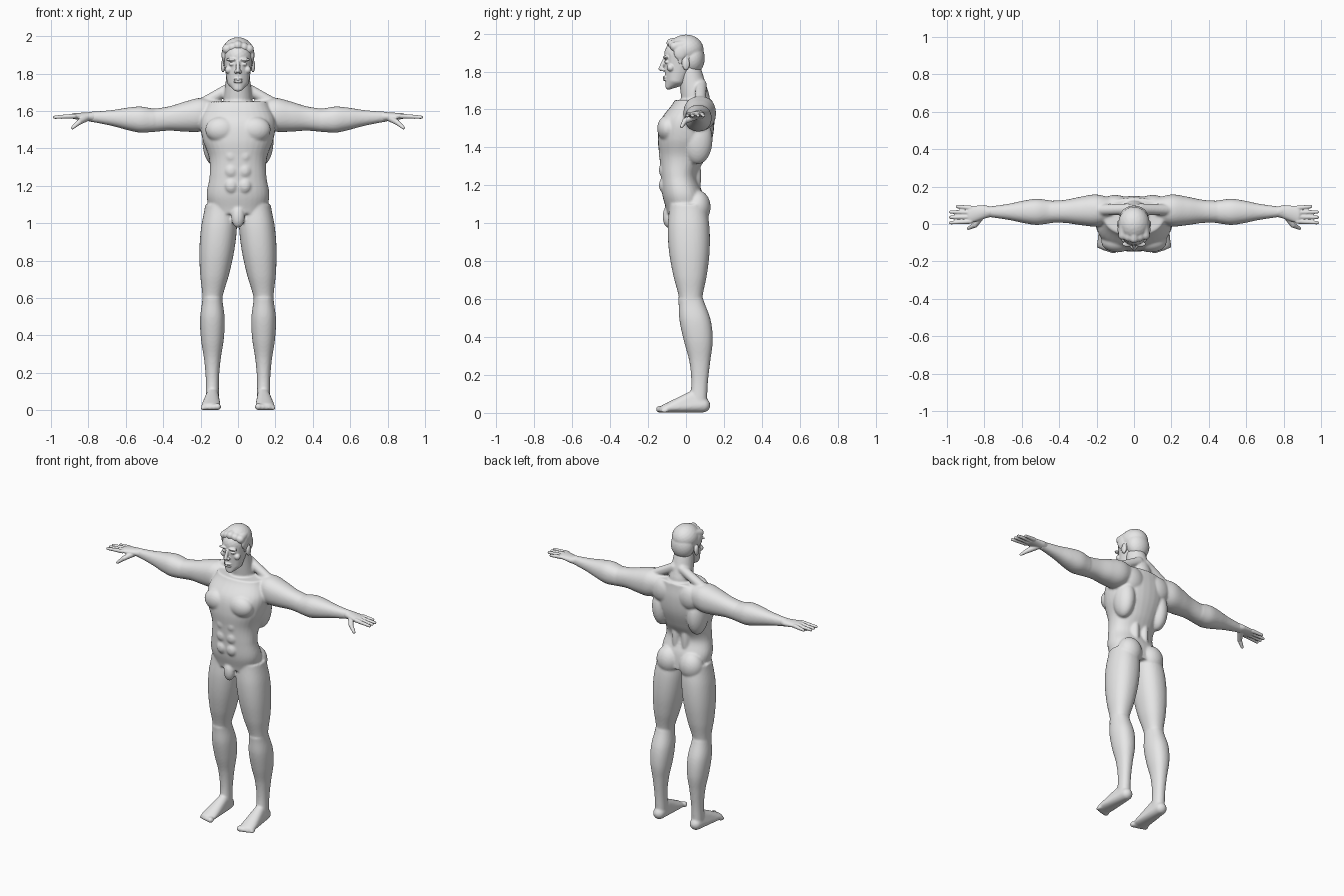
import bpy
import bmesh
from math import cos, sin, pi, sqrt, copysign
from mathutils import Vector

cube = bpy.data.objects.get("Cube")
if cube:
    bpy.data.objects.remove(cube, do_unlink=True)

GREY = (0.8, 0.8, 0.8, 1)
clay = bpy.data.materials.new("plain_grey")
clay.use_nodes = True
clay.diffuse_color = GREY
clay.node_tree.nodes["Principled BSDF"].inputs["Base Color"].default_value = GREY

SIDEWAYS = Vector((1, 0, 0))
BACKWARD = Vector((0, 1, 0))
UPWARD = Vector((0, 0, 1))


def sphere_points(count):
    """Evenly scattered points on a unit sphere."""
    points = []
    for i in range(count):
        height = 1 - (2 * i + 1) / count
        width = sqrt(1 - height * height)
        turn = i * pi * (3 - sqrt(5))
        points.append(Vector((width * cos(turn), width * sin(turn), height)))
    return points


SPHERE = sphere_points(240)


def hull(bm, *balls):
    """Wrap a tight skin round some balls; off-centre ones are mirrored."""
    off_centre = balls[0][0][0] != 0
    for side in (1, -1) if off_centre else (1,):
        verts = []
        for centre, radii in balls:
            if isinstance(radii, float):
                radii = (radii, radii, radii)
            for point in SPHERE:
                x, y, z = (c + r * p for c, r, p in zip(centre, radii, point))
                verts.append(bm.verts.new((x * side, y, z)))
        wrapped = bmesh.ops.convex_hull(bm, input=verts)
        inside = [g for g in wrapped["geom_interior"] if isinstance(g, bmesh.types.BMVert)]
        bmesh.ops.delete(bm, geom=inside, context="VERTS")


def sample(values, t):
    """Smooth value at fraction t along evenly spaced values."""
    last = len(values) - 1
    i = min(int(t * last), last - 1)
    t = t * last - i
    p, q, r, s = (values[min(max(i + k, 0), last)] for k in range(-1, 3))
    return q + t / 2 * (r - p + t * (2 * p - 5 * q + 4 * r - s
                                     + t * (3 * q - p - 3 * r + s)))


def squared(value):
    """Soften a circle slightly towards a square."""
    return copysign(abs(value) ** 0.9, value)


def ring(centre, across, back, count=32):
    turns = [2 * pi * k / count for k in range(count)]
    return [centre + across * squared(cos(a)) + back * squared(sin(a)) for a in turns]


def skin(bm, rings, side=1):
    loops = [[bm.verts.new((p.x * side, p.y, p.z)) for p in loop] for loop in rings]
    for low, high in zip(loops, loops[1:]):
        for k in range(len(low)):
            bm.faces.new((low[k - 1], low[k], high[k], high[k - 1]))
    bm.faces.new(loops[0])
    bm.faces.new(loops[-1])


def limb(bm, start, end, across, radii, depth, bow=0, steps=32):
    """Mirrored limb section with evenly spaced radii."""
    rings = []
    for i in range(steps + 1):
        t = i / steps
        radius = sample(radii, t)
        centre = start.lerp(end, t) + BACKWARD * bow * sin(pi * t)
        rings.append(ring(centre, across * radius, BACKWARD * radius * depth))
    skin(bm, rings)
    skin(bm, rings, side=-1)


def trunk(bm, bottom, top, widths, fronts, backs, steps=40):
    rings = []
    for i in range(steps + 1):
        t = i / steps
        front, back = sample(fronts, t), sample(backs, t)
        centre = BACKWARD * (front + back) / 2 + UPWARD * (bottom + (top - bottom) * t)
        rings.append(ring(centre, SIDEWAYS * sample(widths, t), BACKWARD * (back - front) / 2))
    skin(bm, rings)


def finish(name, bm, voxel, relax):
    """Fuse the overlapping volumes into one soft skin."""
    bmesh.ops.recalc_face_normals(bm, faces=bm.faces)
    mesh = bpy.data.meshes.new(name)
    bm.to_mesh(mesh)
    bm.free()
    mesh.materials.append(clay)
    mesh.shade_smooth()
    obj = bpy.data.objects.new(name, mesh)
    bpy.context.scene.collection.objects.link(obj)
    fuse = obj.modifiers.new("fuse", "REMESH")
    fuse.mode = "VOXEL"
    fuse.voxel_size = voxel
    fuse.use_smooth_shade = True
    soft = obj.modifiers.new("soften", "SMOOTH")
    soft.factor = 0.5
    soft.iterations = relax


# Joints
shoulder = Vector((0.12, 0.075, 1.59))
elbow = Vector((0.45, 0.065, 1.55))
wrist = Vector((0.8, 0.065, 1.57))
hip = Vector((0.09, 0.01, 1.1))
knee = Vector((0.137, 0.025, 0.6))
ankle = Vector((0.137, 0.065, 0.05))

# Torso and neck
body = bmesh.new()
trunk(body, bottom=1.05, top=1.65,
      widths=(0.15, 0.168, 0.152, 0.155, 0.19, 0.2, 0.16),
      fronts=(-0.1, -0.125, -0.133, -0.14, -0.148, -0.13, -0.06),
      backs=(0.1, 0.09, 0.06, 0.105, 0.14, 0.15, 0.14))
hull(body, ((0, 0.05, 1.66), 0.075), ((0, 0.02, 1.8), 0.062))

# Torso muscles
chest = (0.09, -0.095, 1.5)
hull(body, (chest, (0.085, 0.057, 0.07)))
shoulder_blade = (0.1, 0.11, 1.57)
hull(body, (shoulder_blade, (0.08, 0.045, 0.08)))
flank = (0.13, 0.06, 1.44)
hull(body, (flank, (0.06, 0.08, 0.13)))
lower_back = (0.036, 0.04, 1.25)
hull(body, (lower_back, (0.03, 0.04, 0.15)))
buttock = (0.085, 0.06, 1.085)
hull(body, (buttock, (0.08, 0.07, 0.09)))
groin = (0, -0.093, 1.035)
hull(body, (groin, (0.036, 0.03, 0.06)))
neck_side, shoulder_top = (0.03, 0.08, 1.73), (0.19, 0.075, 1.64)
hull(body, (neck_side, 0.03), (shoulder_top, 0.03))
for row in range(3):
    hull(body, ((0.036, -0.118, 1.2 + row * 0.08), (0.035, 0.025, 0.04)))

# Arms and legs
limb(body, shoulder, elbow, UPWARD, (0.07, 0.09, 0.08, 0.065, 0.062), depth=0.95)
limb(body, elbow, wrist, UPWARD, (0.062, 0.07, 0.06, 0.045, 0.034, 0.026), depth=1)
limb(body, hip, knee, SIDEWAYS, (0.085, 0.096, 0.093, 0.077, 0.053), depth=1.15)
limb(body, knee, ankle, SIDEWAYS, (0.053, 0.066, 0.061, 0.044, 0.035, 0.036),
     depth=1.25, bow=0.025)

# Feet and toes
heel = ((0.137, 0.09, 0.04), 0.038)
instep = ((0.137, 0.03, 0.08), 0.034)
sole = ((0.145, -0.1, 0.024), (0.052, 0.04, 0.022))
hull(body, heel, instep, sole)
for toe in range(5):
    size = 0.019 - toe * 0.002
    hull(body, ((0.109 + toe * 0.02, toe * 0.006 - 0.137, size), (size, 0.022, size)))
finish("body", body, voxel=0.007, relax=5)

# Hands
hands = bmesh.new()
hull(hands, (wrist - SIDEWAYS * 0.03, 0.028), (wrist, (0.02, 0.036, 0.023)))
knuckles = Vector((0.875, 0.05, 1.573))
hull(hands, (wrist, (0.02, 0.036, 0.023)), (knuckles, (0.02, 0.046, 0.016)))
for finger in range(4):
    spread = 0.036 - finger * 0.024
    base = knuckles + BACKWARD * spread
    reach = 0.07 if finger == 0 else 0.105
    tip = base + SIDEWAYS * reach + BACKWARD * spread / 5 - UPWARD * 0.006
    hull(hands, (base, 0.013), (tip, 0.009))
thumb_joint = wrist + Vector((0.05, -0.07, -0.03))
thumb_tip = thumb_joint + Vector((0.035, -0.018, -0.03))
hull(hands, (wrist, 0.02), (thumb_joint, 0.015))
hull(hands, (thumb_joint, 0.014), (thumb_tip, 0.009))
finish("hands", hands, voxel=0.004, relax=2)

# Head
head = bmesh.new()
cranium = ((0, -0.015, 1.89), (0.08, 0.1, 0.085))
jaw = ((0, -0.05, 1.755), (0.058, 0.056, 0.035))
chin = ((0, -0.092, 1.72), (0.025, 0.016, 0.016))
hull(head, cranium, jaw, chin)

# Face and ears
nose_bridge, nose_tip = (0, -0.115, 1.86), (0, -0.133, 1.815)
hull(head, (nose_bridge, 0.009), (nose_tip, 0.012))
hull(head, ((0.012, -0.12, 1.81), 0.01))
brow = (0.034, -0.107, 1.875)
hull(head, (brow, (0.03, 0.015, 0.009)))
eye = (0.032, -0.1, 1.85)
hull(head, (eye, (0.016, 0.013, 0.009)))
cheek = (0.05, -0.08, 1.82)
hull(head, (cheek, 0.02))
for lip in (1.757, 1.77):
    hull(head, ((0, -0.112, lip), (0.025, 0.012, 0.006)))
ear = (0.08, 0, 1.84)
hull(head, (ear, (0.012, 0.02, 0.034)))
finish("head", head, voxel=0.004, relax=2)

# Swept back hair with a wavy front
hair = bmesh.new()
crown, nape = (0, 0, 1.915), (0, 0.035, 1.87)
hull(hair, (crown, (0.084, 0.093, 0.08)))
hull(hair, (nape, (0.077, 0.064, 0.085)))
for lock in range(3):
    x, drop = lock * 0.03, lock * 0.009
    front = (x, drop - 0.078, 1.95 - drop)
    rear = (x * 0.8, 0.01, 1.963 - drop)
    hull(hair, (front, 0.025), (rear, 0.026))
temple = (0.074, -0.03, 1.9)
hull(hair, (temple, (0.014, 0.035, 0.04)))
sideburn = (0.073, -0.03, 1.865)
hull(hair, (sideburn, (0.007, 0.013, 0.03)))
finish("hair", hair, voxel=0.005, relax=3)
